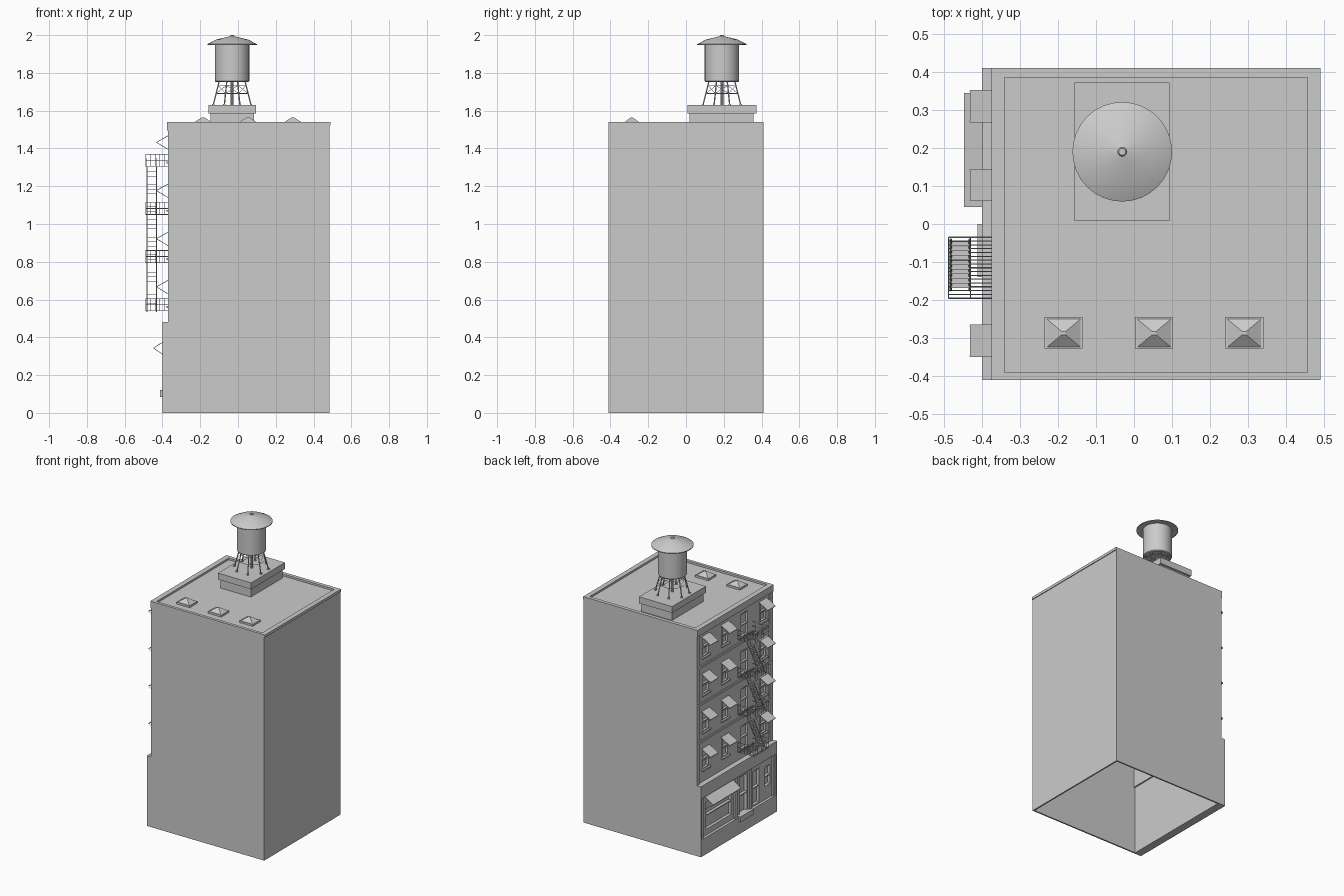
import bpy, bmesh, math
from mathutils import Vector, Matrix

old = bpy.data.objects.get("Cube")
if old:
    bpy.data.objects.remove(old, do_unlink=True)

gray = bpy.data.materials.new("plain_gray")
gray.use_nodes = True
gray.diffuse_color = (0.6, 0.6, 0.6, 1)
gray.node_tree.nodes["Principled BSDF"].inputs["Base Color"].default_value = (0.6, 0.6, 0.6, 1)


def finish(name, bm, smooth=False):
    mesh = bpy.data.meshes.new(name)
    bmesh.ops.recalc_face_normals(bm, faces=bm.faces)
    bm.to_mesh(mesh)
    bm.free()
    mesh.materials.append(gray)
    ob = bpy.data.objects.new(name, mesh)
    bpy.context.scene.collection.objects.link(ob)
    if smooth:
        bpy.ops.object.select_all(action='DESELECT')
        ob.select_set(True)
        bpy.context.view_layer.objects.active = ob
        bpy.ops.object.shade_smooth_by_angle(angle=math.radians(35))
    return ob


def box(bm, x0, x1, y0, y1, z0, z1):
    m = Matrix.Translation(((x0 + x1) / 2, (y0 + y1) / 2, (z0 + z1) / 2))
    m = m @ Matrix.Diagonal((x1 - x0, y1 - y0, z1 - z0, 1))
    bmesh.ops.create_cube(bm, size=1, matrix=m)


def bar(bm, a, b, r=0.0018, sides=4):
    a, b = Vector(a), Vector(b)
    d = b - a
    m = Matrix.Translation((a + b) / 2) @ d.to_track_quat('Z', 'Y').to_matrix().to_4x4()
    bmesh.ops.create_cone(bm, cap_ends=True, segments=sides, radius1=r, radius2=r,
                          depth=d.length, matrix=m)


def prism(bm, pts, y0, y1):
    """Extrude an x-z profile along y."""
    face = bm.faces.new([bm.verts.new((x, y0, z)) for x, z in pts])
    new = bmesh.ops.extrude_face_region(bm, geom=[face])["geom"]
    bmesh.ops.translate(bm, vec=(0, y1 - y0, 0),
                        verts=[v for v in new if isinstance(v, bmesh.types.BMVert)])


def lathe(name, profile, center, sides):
    bm = bmesh.new()
    vs = [bm.verts.new((r, 0, z)) for r, z in profile]
    es = [bm.edges.new(p) for p in zip(vs, vs[1:])]
    bmesh.ops.spin(bm, geom=vs + es, cent=(0, 0, 0), axis=(0, 0, 1),
                   angle=math.tau, steps=sides)
    bmesh.ops.remove_doubles(bm, verts=bm.verts, dist=1e-4)
    bmesh.ops.translate(bm, vec=(*center, 0), verts=bm.verts)
    return finish(name, bm, True)


# Hollow building shell, open underneath
bm = bmesh.new()
side = [(.485, 0), (.485, 1.525), (-.37, 1.525), (-.37, .48), (-.4, .48), (-.4, 0)]
for y in (-.41, .4):
    prism(bm, side, y, y + .01)
box(bm, .475, .485, -.4, .4, 0, 1.525)
finish("side_and_back_walls", bm)

# Roof with raised rim
bm = bmesh.new()
box(bm, -.36, .48, -.4, .4, 1.515, 1.527)
finish("roof", bm)
bm = bmesh.new()
for x0, x1 in ((-.375, -.34), (.457, .49)):
    box(bm, x0, x1, -.41, .41, 1.522, 1.54)
for y0, y1 in ((-.41, -.39), (.385, .41)):
    box(bm, -.34, .457, y0, y1, 1.522, 1.54)
finish("roof_rim", bm)

# Skylights
for i, x in enumerate((-.185, .053, .29)):
    bm = bmesh.new()
    box(bm, x - .05, x + .05, -.328, -.245, 1.525, 1.54)
    bmesh.ops.create_cone(bm, cap_ends=True, segments=4, radius1=.058, radius2=.007, depth=.025,
                          matrix=Matrix.Translation((x, -.287, 1.5525))
                          @ Matrix.Diagonal((1.08, .9, 1, 1)) @ Matrix.Rotation(math.pi / 4, 4, 'Z'))
    finish(f"skylight_{i + 1}", bm)

# Facade panels with recessed openings
floors = [.535 + .255 * i for i in range(4)]
columns = (.31, .1025, -.3075)
upper, lower, cut = bmesh.new(), bmesh.new(), bmesh.new()
box(upper, -.364, -.335, -.4, .4, .47, 1.52)
box(lower, -.382, -.345, -.4, .4, .1, .4)
for z in floors:
    for y in columns:
        box(cut, -.45, -.35, y - .034, y + .034, z + .03, z + .165)
    box(cut, -.45, -.35, -.145, -.065, z + .005, z + .165)
box(cut, -.45, -.36, .055, .335, .15, .35)       # shop window
box(cut, -.45, -.36, -.115, -.025, .105, .375)   # entrance
box(cut, -.45, -.36, -.245, -.165, .12, .36)     # service door
box(cut, -.45, -.36, -.365, -.295, .2, .34)      # small window
cutter = finish("opening_cutter", cut)
cutter.hide_render = True
cutter.hide_viewport = True
for ob in (finish("upper_facade", upper), finish("storefront_wall", lower)):
    mod = ob.modifiers.new("openings", 'BOOLEAN')
    mod.operation = 'DIFFERENCE'
    mod.object = cutter
    mod.solver = 'EXACT'

# Facade bands, plinth and pilasters
bm = bmesh.new()
box(bm, -.4, -.345, -.41, .41, 0, .115)
box(bm, -.4, -.345, -.41, .41, .395, .48)
for s in (-1, 1):
    a, b = sorted((s * .375, s * .41))
    box(bm, -.393, -.35, a, b, .115, .395)
    box(bm, -.37, -.345, a, b, .48, 1.525)
for y in (.02, -.135):
    box(bm, -.393, -.36, y - .014, y + .014, .115, .395)
for z in floors[1:]:
    box(bm, -.371, -.35, -.41, .41, z - .035, z - .02)
box(bm, -.375, -.35, -.41, .41, 1.495, 1.525)
finish("facade_trim", bm)

bm = bmesh.new()
box(bm, -.412, -.38, -.14, 0, .085, .122)
finish("entrance_step", bm)


# Window sashes, sills and doors
def frame(bm, x, y0, y1, z0, z1, t=.006):
    for y in (y0, y1 - t):
        box(bm, x - .008, x + .012, y, y + t, z0, z1)
    for z in (z0, (z0 + z1 - t) / 2, z1 - t):
        box(bm, x - .008, x + .012, y0, y1, z, z + t)


bm = bmesh.new()
for z in floors:
    for y in columns:
        frame(bm, -.358, y - .034, y + .034, z + .03, z + .165)
        box(bm, -.378, -.355, y - .042, y + .042, z + .02, z + .03)
    frame(bm, -.358, -.145, -.065, z + .005, z + .165)
frame(bm, -.375, .055, .335, .15, .35)
frame(bm, -.375, -.365, -.295, .2, .34)
frame(bm, -.375, -.115, -.025, .115, .375)
frame(bm, -.375, -.245, -.165, .12, .36)
finish("window_and_door_frames", bm)


# Awnings: thin sloping sheets on struts
def awning(bm, y0, y1, wall, tip, top, drop):
    prism(bm, [(wall, top), (tip, top - drop), (tip, top - drop - .004), (wall, top - .004)], y0, y1)
    for y in (y0 + .003, y1 - .003):
        bar(bm, (tip, y, top - drop - .002), (wall, y, top - 2.1 * drop), .0015)


bm = bmesh.new()
for z in floors:
    for y in columns:
        awning(bm, y - .0425, y + .0425, -.365, -.432, z + .172, .038)
finish("window_awnings", bm)
bm = bmesh.new()
awning(bm, .045, .345, -.385, -.447, .385, .04)
finish("shop_awning", bm)

# Fire escape balconies
X0, X1, Y0, Y1, H = -.488, -.365, -.195, -.035, .065
bm = bmesh.new()
for i, z0 in enumerate(floors):
    z0 += .005
    for z in (z0, z0 + H / 2, z0 + H):
        bar(bm, (X0, Y0, z), (X0, Y1, z))
        for y in (Y0, Y1):
            bar(bm, (X0, y, z), (X1, y, z))
    for k in range(9):
        y = Y0 + (Y1 - Y0) * k / 8
        bar(bm, (X0, y, z0), (X0, y, z0 + H), .0012)
    for y in (Y0, Y1):
        for k in range(1, 6):
            x = X0 + (X1 - X0) * k / 5
            bar(bm, (x, y, z0), (x, y, z0 + H), .0012)
    for k in range(1, 16):
        y = Y0 + (Y1 - Y0) * k / 16
        start = X0 if i == 0 else -.43
        bar(bm, (start, y, z0), (X1, y, z0), .0014)
    bar(bm, (-.43, Y0, z0), (-.43, Y1, z0))
finish("fire_escape_balconies", bm)

# Fire escape stairs
bm = bmesh.new()
for z0, z1 in zip(floors, floors[1:]):
    for x in (-.482, -.432):
        a, b = Vector((x, Y0 + .02, z0)), Vector((x, Y1 - .005, z1))
        bar(bm, a, b, .003)
        up = Vector((0, 0, .05))
        bar(bm, a + up, b + up, .0013)
        for t in (0, .5, 1):
            p = a.lerp(b, t)
            bar(bm, p, p + up, .0012)
    for k in range(1, 11):
        p = a.lerp(b, k / 11)
        box(bm, -.482, -.432, p.y - .006, p.y + .006, p.z - .001, p.z + .001)
finish("fire_escape_stairs", bm)

# Rooftop block under the water tank
bm = bmesh.new()
box(bm, -.145, .085, .018, .358, 1.525, 1.586)
box(bm, -.156, .094, .008, .372, 1.586, 1.63)
finish("tank_platform", bm)

# Water tank with two-slope roof
C = (-.031, .19)
lathe("water_tank", [(0, 1.752), (.086, 1.752), (.091, 1.757), (.091, 1.95), (0, 1.95)], C, 32)
lathe("tank_roof", [(0, 1.952), (.088, 1.95), (.131, 1.947), (.131, 1.952), (.085, 1.976),
                    (.012, 1.994), (.009, 2), (0, 2)], C, 32)

# Tank legs, braces and pipe
bm = bmesh.new()


def leg_point(k, t):
    r = .108 - .033 * t
    a = math.tau * (k + .5) / 8
    return (C[0] + r * math.cos(a), C[1] + r * math.sin(a), 1.63 + .122 * t)


for k in range(8):
    bar(bm, leg_point(k, 0), leg_point(k, 1), .0035, 6)
    for t in (.5, .85):
        bar(bm, leg_point(k, t), leg_point(k + 1, t), .0016)
    bar(bm, leg_point(k, .5), leg_point(k + 1, .85), .0012)
    foot = leg_point(k, 0)
    box(bm, foot[0] - .006, foot[0] + .006, foot[1] - .006, foot[1] + .006, 1.628, 1.635)
bar(bm, (*C, 1.625), (*C, 1.755), .008, 10)
finish("tank_legs", bm)
